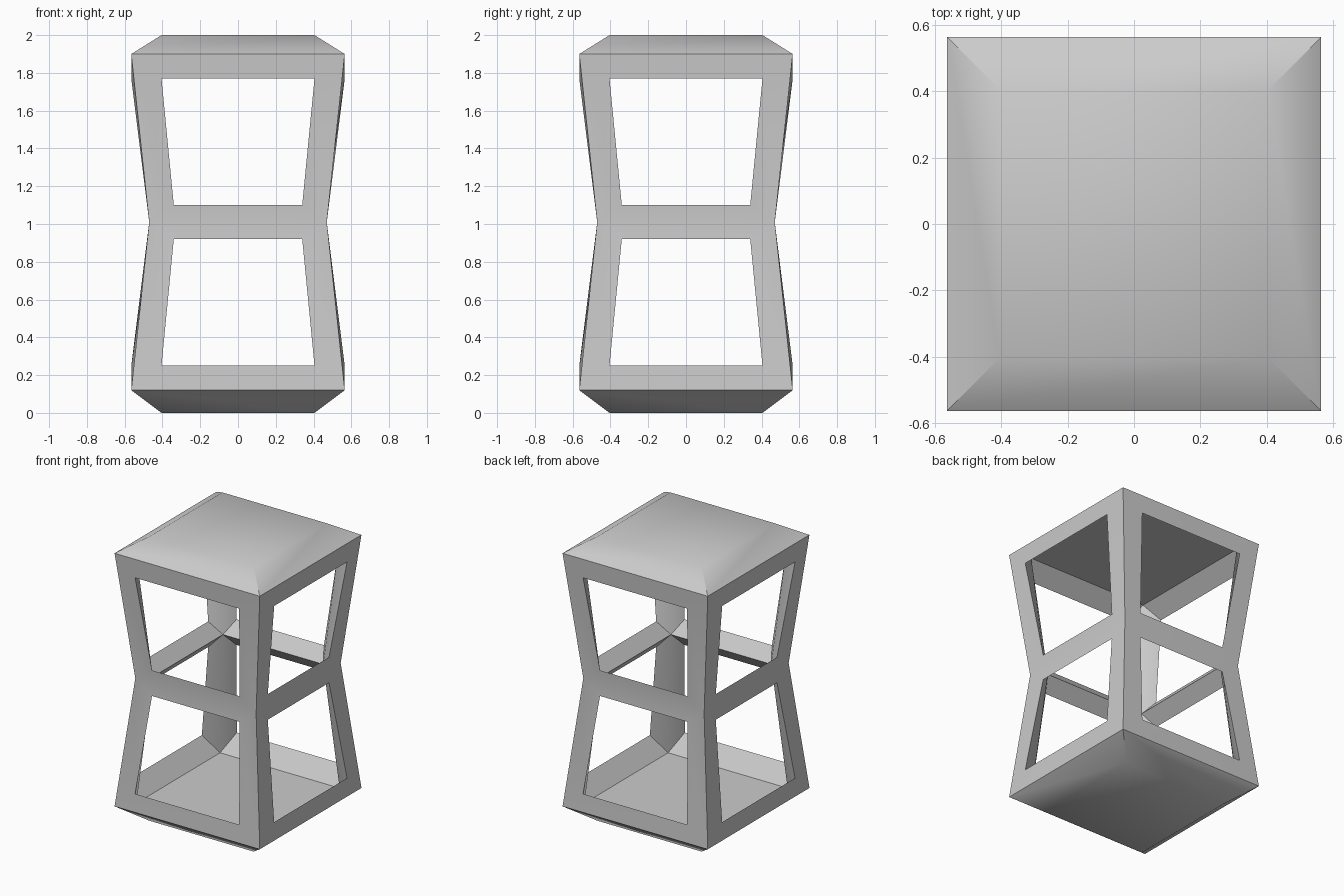
import bpy, bmesh, math
from mathutils import Matrix, Vector

if "Cube" in bpy.data.objects:
    bpy.data.objects.remove(bpy.data.objects["Cube"])

# Levels: (half width, z) of outer and inner corner edges
OUTER = [(0.565, 0.12), (0.47, 1.01), (0.565, 1.90)]
INNER = [(0.465, 0.13), (0.39, 1.01), (0.465, 1.87)]
# Window corners for lower and upper openings: (half width, depth, z)
WINDOWS = [((0.405, 0.565, 0.25), (0.34, 0.47, 0.92)),
           ((0.34, 0.47, 1.10), (0.405, 0.565, 1.77))]
CAP = 0.405

bm = bmesh.new()


def face(points, turn=0):
    rot = Matrix.Rotation(turn * math.pi / 2, 3, 'Z')
    bm.faces.new([bm.verts.new(rot @ Vector(p)) for p in points])


def panel_loop(low, high):
    """Four corners on the front side from (half width, depth, z) pairs."""
    (w0, d0, z0), (w1, d1, z1) = low, high
    return [(-w0, -d0, z0), (w0, -d0, z0), (w1, -d1, z1), (-w1, -d1, z1)]


def ring(a, b, turn):
    for i in range(4):
        j = (i + 1) % 4
        face([a[i], a[j], b[j], b[i]], turn)


def square(w, z):
    return [(-w, -w, z), (w, -w, z), (w, w, z), (-w, w, z)]


# Posts and rails: outer and inner frames meeting at each window edge
for turn in range(4):
    for k in range(2):
        window = panel_loop(*WINDOWS[k])
        for prof in (OUTER, INNER):
            (w0, z0), (w1, z1) = prof[k], prof[k + 1]
            ring(panel_loop((w0, w0, z0), (w1, w1, z1)), window, turn)

# Base and roof: bevelled outside, flat inside
for level, z_cap in ((0, 0.0), (2, 2.0)):
    ring(square(*OUTER[level]), square(CAP, z_cap), 0)
    face(square(CAP, z_cap))
    face(square(*INNER[level]))

bmesh.ops.remove_doubles(bm, verts=bm.verts, dist=0.0005)
bmesh.ops.recalc_face_normals(bm, faces=bm.faces)
mesh = bpy.data.meshes.new("lantern_frame")
bm.to_mesh(mesh)
bm.free()
obj = bpy.data.objects.new("lantern_frame", mesh)
bpy.context.collection.objects.link(obj)

# Soft cap bevels, sharp frame edges
bpy.context.view_layer.objects.active = obj
obj.select_set(True)
bpy.ops.object.shade_smooth_by_angle(angle=math.radians(40))
